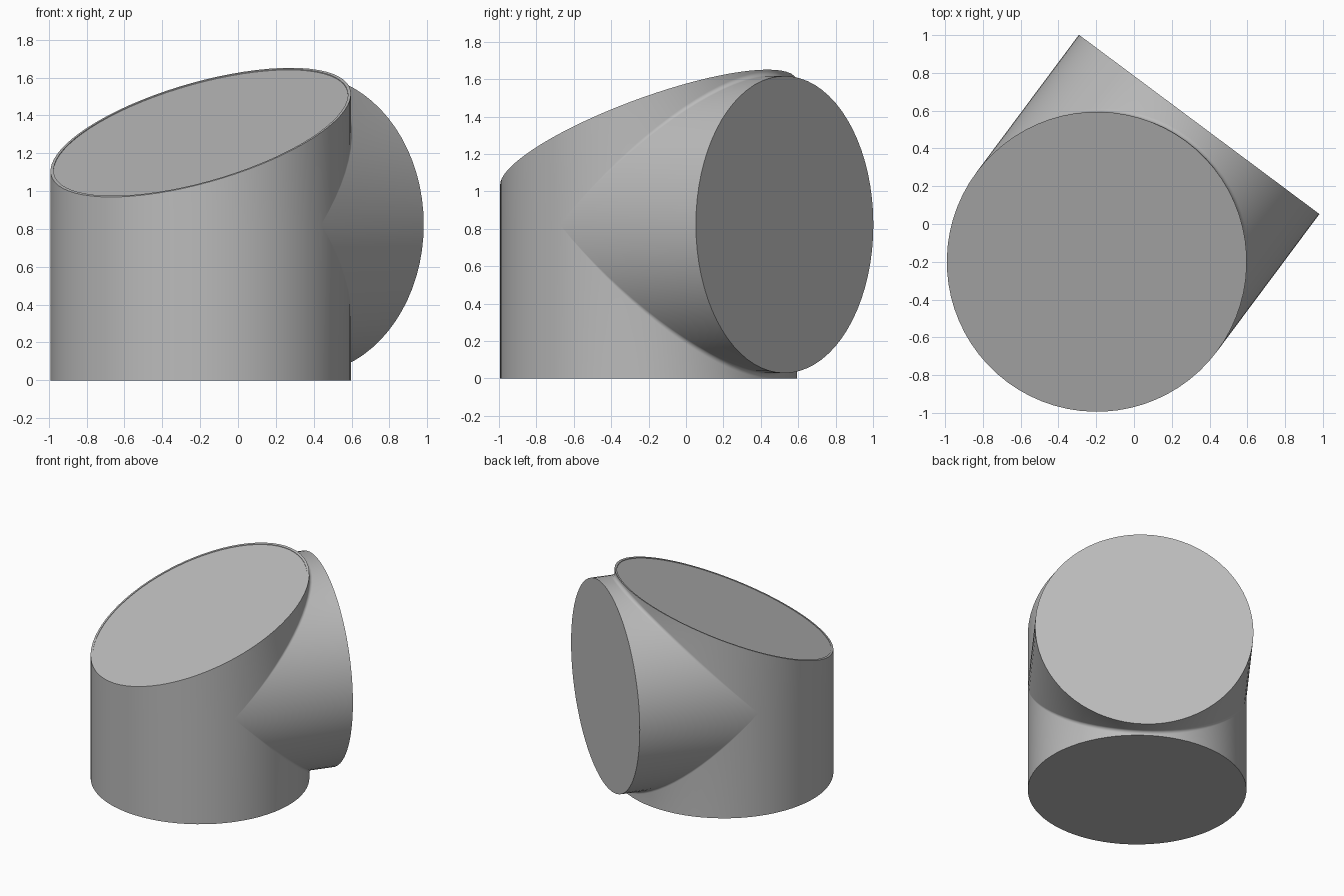
import bpy, bmesh, math
from mathutils import Vector

if "Cube" in bpy.data.objects:
    bpy.data.objects.remove(bpy.data.objects["Cube"], do_unlink=True)

R = 0.794            # radius of both pipes
F = 0.025            # fillet radius where they meet
RF = R + F
AXIS = 0.823         # height of the side pipe's axis
LENGTH = 0.907       # reach of the side pipe
RIM, STEP = 0.016, 0.004
SEGS, ARC = 72, 6
angles = [2 * math.pi * i / SEGS for i in range(SEGS + 1)]

grey = bpy.data.materials.new("plain grey")
grey.use_nodes = True
colour = (0.5, 0.5, 0.5, 1)
grey.diffuse_color = colour
grey.node_tree.nodes["Principled BSDF"].inputs["Base Color"].default_value = colour


def slope(u):
    return 1.31 + 0.43 * u


def strip(bm, rows):
    """Skin a grid of points."""
    grid = [[bm.verts.new(p) for p in row] for row in rows]
    for a, b in zip(grid, grid[1:]):
        for i in range(len(a) - 1):
            bm.faces.new((a[i], a[i + 1], b[i + 1], b[i]))


def disc(bm, points):
    bm.faces.new([bm.verts.new(p) for p in points[:-1]])


def finish(bm, name):
    bmesh.ops.remove_doubles(bm, verts=bm.verts, dist=0.00005)
    bmesh.ops.recalc_face_normals(bm, faces=bm.faces)
    mesh = bpy.data.meshes.new(name)
    bm.to_mesh(mesh)
    bm.free()
    mesh.materials.append(grey)
    ob = bpy.data.objects.new(name, mesh)
    bpy.context.collection.objects.link(ob)
    ob.location = (-0.197, -0.2, 0)
    ob.rotation_euler.z = math.radians(53.3)
    bpy.ops.object.select_all(action='DESELECT')
    ob.select_set(True)
    bpy.context.view_layer.objects.active = ob
    bpy.ops.object.shade_smooth_by_angle(angle=math.radians(30))


def fillet_row(a):
    """Arc of a ball rolling between the two pipes."""
    s, c = math.sin(a), math.cos(a)
    centre = Vector((RF * abs(s), RF * c, AXIS + RF * s))
    start, end = Vector((-abs(s), -c, 0)), Vector((0, -c, -s))
    return [centre + F * start.lerp(end, k / ARC).normalized() for k in range(ARC + 1)]


# Upright pipe wall, open where the side pipe joins
bm = bmesh.new()
low, high, rim = [], [], []
for a in angles:
    u, v = R * math.sin(a), R * math.cos(a)
    gap = RF * max(math.sin(a), 0)
    low.append([(u, v, 0), (u, v, AXIS - gap)])
    high.append([(u, v, AXIS + gap), (u, v, slope(u))])
    k = (R - RIM) / R
    rim.append([(u, v, slope(u)), (u * k, v * k, slope(u * k)),
                (u * k, v * k, slope(u * k) - STEP)])
strip(bm, low)
strip(bm, high)
strip(bm, rim)
disc(bm, [row[0] for row in low])

# Side pipe, its end and the fillet
side = [[(RF * abs(math.sin(a)), R * math.cos(a), AXIS + R * math.sin(a)),
         (LENGTH, R * math.cos(a), AXIS + R * math.sin(a))] for a in angles]
strip(bm, side)
disc(bm, [row[1] for row in side])
strip(bm, [fillet_row(a) for a in angles])
finish(bm, "pipe_junction")

# Slanted lid set just inside the rim
bm = bmesh.new()
disc(bm, [row[2] for row in reversed(rim)])
finish(bm, "slanted_lid")
